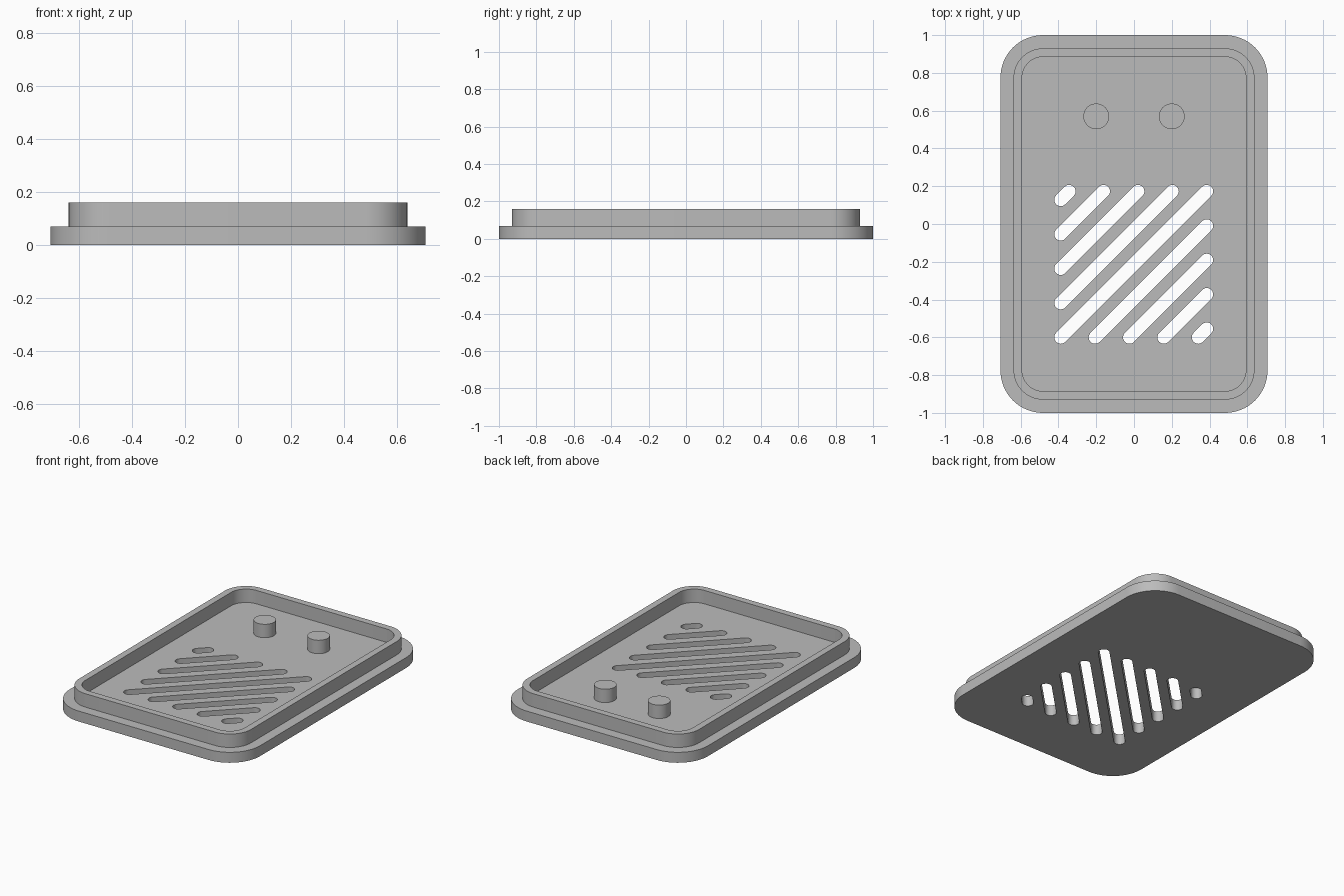
import bpy, bmesh
from math import sin, cos, pi, radians

if "Cube" in bpy.data.objects:
    bpy.data.objects.remove(bpy.data.objects["Cube"], do_unlink=True)

grey = bpy.data.materials.new("plain grey")
grey.use_nodes = True
colour = (0.5, 0.5, 0.5, 1)
grey.diffuse_color = colour
grey.node_tree.nodes["Principled BSDF"].inputs["Base Color"].default_value = colour


def arc(cx, cy, r, start, sweep, steps):
    return [(cx + r * cos(start + sweep * i / steps),
             cy + r * sin(start + sweep * i / steps)) for i in range(steps + 1)]


def rounded_rect(hx, hy, r):
    pts = []
    for k, (sx, sy) in enumerate([(1, 1), (-1, 1), (-1, -1), (1, -1)]):
        pts += arc(sx * (hx - r), sy * (hy - r), r, k * pi / 2, pi / 2, 16)
    return pts


def slot(a, b, r):
    # Capsule outline running up and to the right from a to b
    return arc(*b, r, -pi / 4, pi, 12) + arc(*a, r, 3 * pi / 4, pi, 12)


def loop(bm, pts, z):
    return [bm.verts.new((x, y, z)) for x, y in pts]


def bridge(bm, a, b):
    for i in range(len(a)):
        j = (i + 1) % len(a)
        bm.faces.new((a[i], a[j], b[j], b[i]))


def prism(bm, pts, z0, z1):
    low, high = loop(bm, pts, z0), loop(bm, pts, z1)
    bridge(bm, low, high)
    bm.faces.new(low[::-1])
    bm.faces.new(high)


def finish(bm, name):
    bmesh.ops.recalc_face_normals(bm, faces=bm.faces)
    mesh = bpy.data.meshes.new(name)
    bm.to_mesh(mesh)
    bm.free()
    mesh.materials.append(grey)
    obj = bpy.data.objects.new(name, mesh)
    bpy.context.collection.objects.link(obj)
    return obj


def smooth(obj):
    bpy.ops.object.select_all(action="DESELECT")
    obj.select_set(True)
    bpy.context.view_layer.objects.active = obj
    bpy.ops.object.shade_smooth_by_angle(angle=radians(30))


FLOOR, TOP = 0.07, 0.16

# Base plate
bm = bmesh.new()
prism(bm, rounded_rect(0.707, 1.0, 0.225), 0, FLOOR)
plate = finish(bm, "base_plate")

# Diagonal vent slots, clipped to a square area
left, right, bottom, top, pitch = -0.388, 0.385, -0.6, 0.173, 0.182
bm = bmesh.new()
for k in range(-4, 5):
    up, down = max(k, 0) * pitch, max(-k, 0) * pitch
    outline = slot((left + down, bottom + up), (right - up, top - down), 0.034)
    prism(bm, outline, -0.05, FLOOR + 0.05)
cutter = finish(bm, "vent_slot_cutter")
cutter.hide_render = True

cut = plate.modifiers.new("vent slots", "BOOLEAN")
cut.operation = "DIFFERENCE"
cut.solver = "EXACT"
cut.object = cutter
bpy.context.view_layer.objects.active = plate
bpy.ops.object.modifier_apply(modifier=cut.name)
bpy.data.objects.remove(cutter, do_unlink=True)

# Raised rim, open at the bottom where it meets the plate
bm = bmesh.new()
outer = rounded_rect(0.638, 0.93, 0.157)
inner = rounded_rect(0.593, 0.885, 0.112)
loops = [loop(bm, outer, FLOOR), loop(bm, outer, TOP),
         loop(bm, inner, TOP), loop(bm, inner, FLOOR)]
for a, b in zip(loops, loops[1:]):
    bridge(bm, a, b)
rim = finish(bm, "rim")

# Round pegs
pegs = []
for side, x in (("left", 0.2), ("right", -0.2)):
    bm = bmesh.new()
    prism(bm, arc(x, 0.57, 0.068, 0, 2 * pi * 47 / 48, 47), FLOOR - 0.01, TOP)
    pegs.append(finish(bm, side + "_peg"))

for obj in [plate, rim] + pegs:
    smooth(obj)
